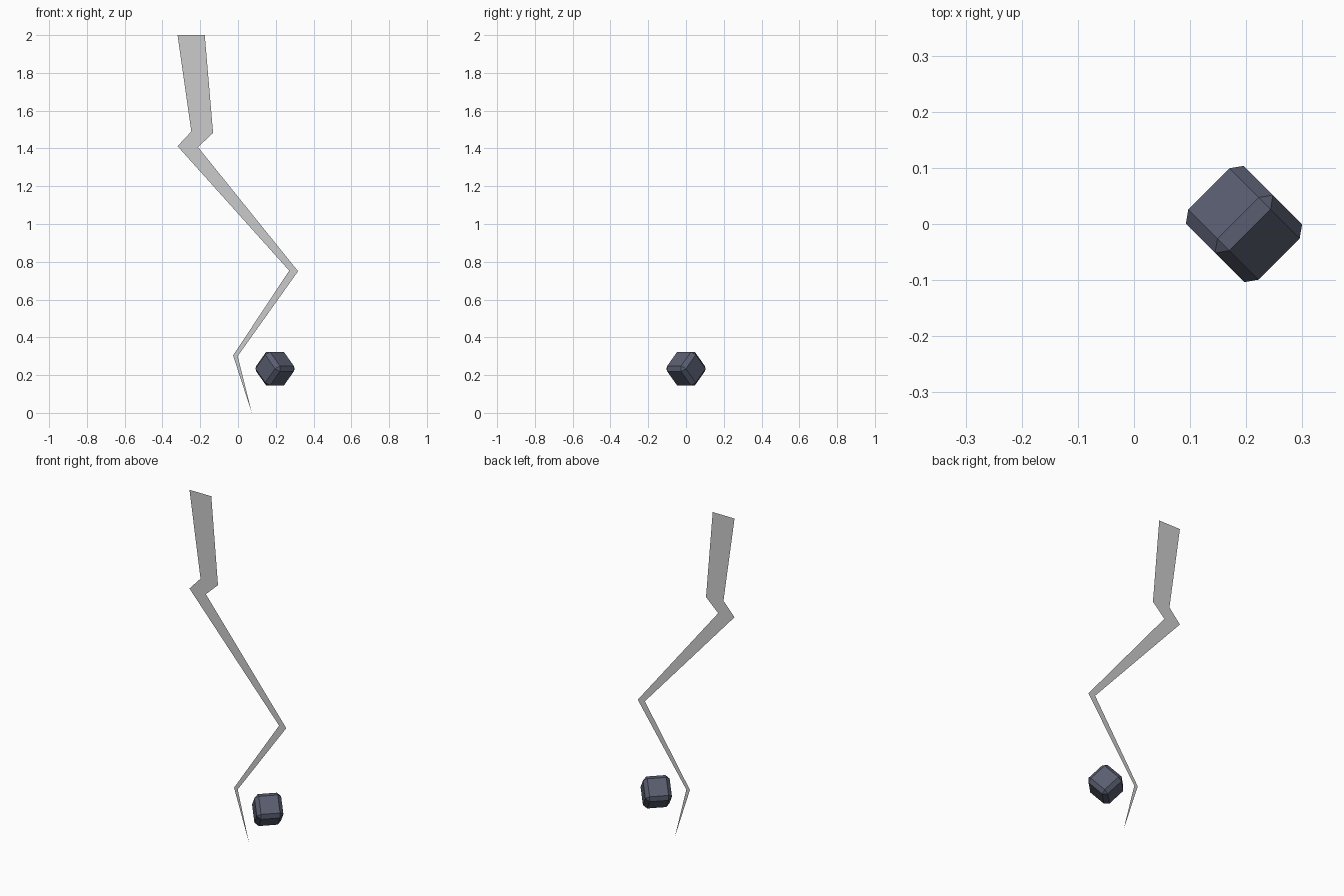
import bpy, math
from mathutils import Matrix

if "Cube" in bpy.data.objects:
    bpy.data.objects.remove(bpy.data.objects["Cube"])

# Flat zigzag bolt: left and right outline points paired down the strip, ending in a tip
left = [(-0.32, 2.0), (-0.247, 1.49), (-0.32, 1.412), (0.271, 0.753), (-0.026, 0.304)]
right = [(-0.176, 2.0), (-0.132, 1.482), (-0.212, 1.407), (0.318, 0.75), (-0.002, 0.30)]
tip = (0.073, 0.0)
n = len(left)
verts = [(x, 0, z) for x, z in left + right + [tip]]
faces = [(i, i + 1, n + i + 1, n + i) for i in range(n - 1)] + [(n - 1, 2 * n, 2 * n - 1)]
mesh = bpy.data.meshes.new("zigzag_bolt")
mesh.from_pydata(verts, [], faces)
bolt = bpy.data.objects.new("zigzag_bolt", mesh)
bpy.context.collection.objects.link(bolt)

# Small chamfered cube, tipped 45 degrees about its edge and turned diagonally
bpy.ops.mesh.primitive_cube_add(size=0.146)
cube = bpy.context.object
cube.name = "tilted_cube"
cube.matrix_world = (Matrix.Translation((0.196, 0.0, 0.234))
                     @ Matrix.Rotation(math.radians(45), 4, 'Z')
                     @ Matrix.Rotation(math.radians(45), 4, 'X'))
bevel = cube.modifiers.new("chamfer", 'BEVEL')
bevel.width = 0.021
bevel.segments = 1

# Dark slate material
slate = bpy.data.materials.new("slate")
slate.diffuse_color = (0.1, 0.11, 0.16, 1)
slate.use_nodes = True
slate.node_tree.nodes["Principled BSDF"].inputs["Base Color"].default_value = slate.diffuse_color
cube.data.materials.append(slate)
